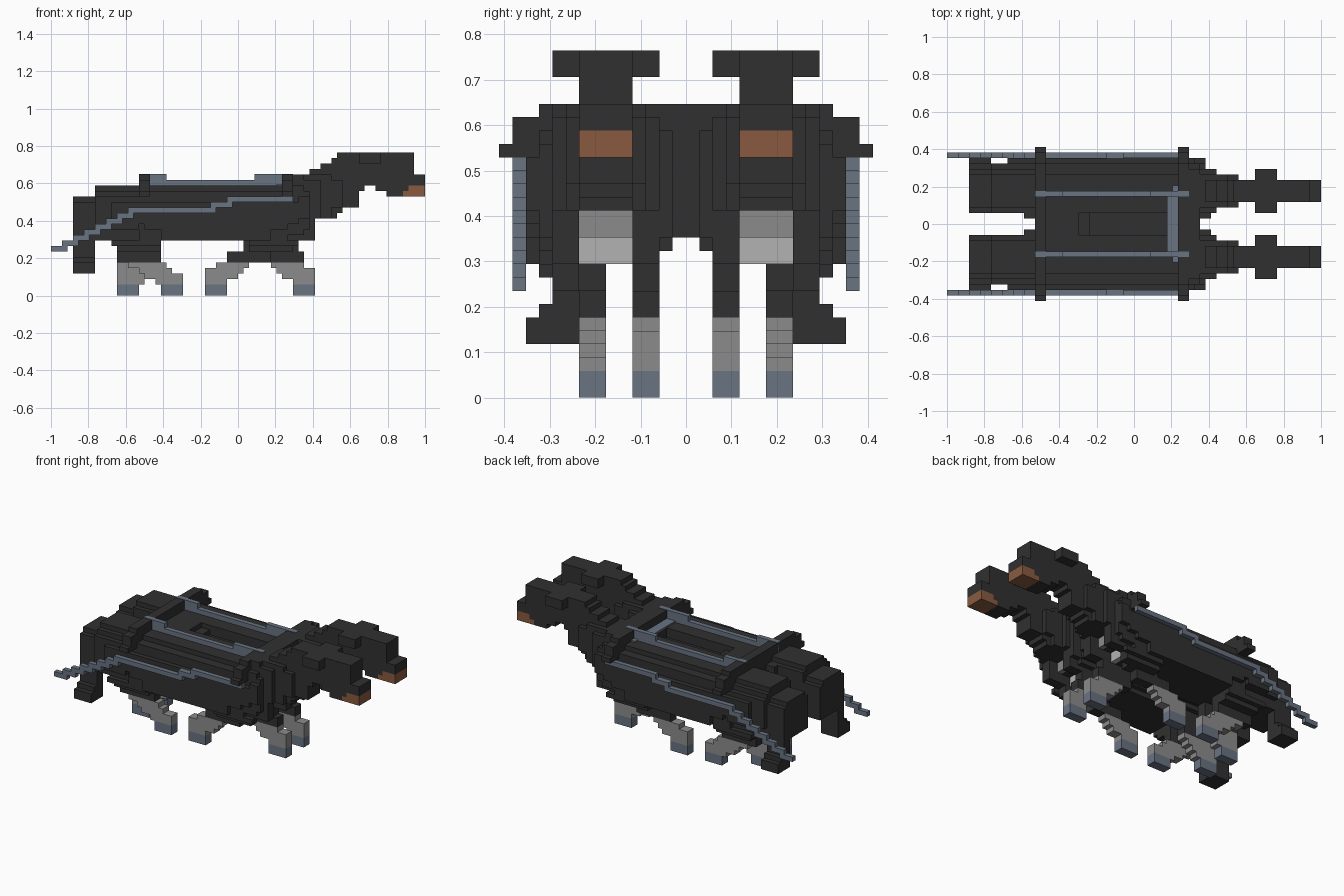
import bpy
import bmesh
from mathutils import Matrix, Vector

if "Cube" in bpy.data.objects:
    bpy.data.objects.remove(bpy.data.objects["Cube"], do_unlink=True)

UNIT = 2 / 68  # size of one block


def material(name, r, g, b):
    mat = bpy.data.materials.new(name)
    mat.use_nodes = True
    mat.diffuse_color = (r, g, b, 1)
    mat.node_tree.nodes["Principled BSDF"].inputs["Base Color"].default_value = (r, g, b, 1)
    return mat


HIDE = material("dark hide", .03, .03, .03)
GREY = material("mid grey", .26, .26, .26)
PALE = material("pale grey", .45, .45, .45)
STEEL = material("blue steel", .14, .172, .222)
BROWN = material("brown muzzle", .25, .102, .05)


def blocks(name, mat, *boxes):
    """Join boxes given as (x range, y range, z range) in blocks, mirrored across y."""
    bm = bmesh.new()
    for spans in boxes:
        for side in (1, -1):
            low = Vector([s[0] for s in spans])
            high = Vector([s[1] for s in spans])
            mid, size = (low + high) / 2, high - low
            mid.y *= side
            place = Matrix.Translation(mid * UNIT) @ Matrix.Diagonal(size * UNIT).to_4x4()
            bmesh.ops.create_cube(bm, size=1, matrix=place)
    mesh = bpy.data.meshes.new(name)
    bm.to_mesh(mesh)
    bm.free()
    mesh.materials.append(mat)
    obj = bpy.data.objects.new(name, mesh)
    bpy.context.collection.objects.link(obj)
    return obj


# Trunk: side walls rounded off at both ends, stepped belly
trunk = (-18, 12)
back = (-18, 8)
blocks("trunk", HIDE,
       (trunk, (0, 1), (12, 18)),
       (trunk, (1, 2), (11, 18)),
       (back, (2, 10), (10, 18)),
       (trunk, (2, 4), (10, 18)),
       (trunk, (4, 8), (14, 18)),
       ((8, 11), (4, 8), (12, 14)),
       (trunk, (8, 10), (10, 18)),
       (trunk, (10, 11), (11, 18)),
       ((-18, 9), (10, 11), (10, 11)),
       ((-18, 11), (11, 12), (13, 17)),
       ((-17, 9), (11, 12), (12, 13)),
       ((-14, 6), (11, 12), (10, 12)))

# Back with a sunken slot
blocks("back_top", HIDE,
       (back, (2, 9), (18, 20)),
       (back, (9, 11), (18, 19)),
       ((-18, -10), (0, 2), (18, 20)),
       ((-10, -8), (0, 2), (18, 19)),
       ((6, 8), (0, 2), (18, 20)))

# Haunches, split at the rear
blocks("haunches", HIDE,
       ((-30, -26), (3, 9), (10, 18)),
       ((-30, -26), (2, 10), (10, 17)),
       ((-26, -18), (2, 10), (10, 19)),
       ((-26, -18), (10, 11), (12, 18)),
       ((-23, -18), (11, 12), (12, 17)),
       ((-20, -18), (1, 2), (12, 19)),
       ((-26, -18), (3, 9), (19, 20)))

# Drooping tails with flared ends
blocks("tails", HIDE,
       ((-30, -26), (8, 10), (4, 10)),
       ((-30, -26), (10, 11), (4, 7)),
       ((-30, -26), (11, 12), (4, 6)))

# Harness hoops across the back
for label, x in (("rear_hoop", -18), ("front_hoop", 8)):
    span = (x, x + 2)
    blocks(label, HIDE,
           (span, (0, 11), (18, 22)),
           (span, (11, 13), (18, 21)),
           (span, (13, 14), (18, 19)))

# Shoulders and recessed chest patches
blocks("shoulders", HIDE,
       ((10, 12), (0, 10), (18, 22)),
       ((10, 12), (10, 11), (18, 20)),
       ((12, 14), (1, 4), (12, 20)),
       ((12, 14), (2, 4), (10, 12)),
       ((12, 14), (8, 10), (10, 20)),
       ((12, 13), (10, 11), (12, 19)),
       ((11, 13), (11, 12), (14, 18)),
       ((12, 14), (4, 8), (14, 22)))
blocks("upper_chest", GREY, ((11, 12), (4, 8), (12, 14)))
blocks("lower_chest", PALE, ((8, 9), (4, 8), (10, 12)))

# Necks, stepped up towards the heads
blocks("necks", HIDE,
       ((12, 15), (2, 10), (14, 21)),
       ((12, 17), (3, 9), (14, 22)),
       ((17, 19), (3, 9), (16, 21)),
       ((13, 15), (4, 8), (22, 23)),
       ((15, 17), (4, 8), (22, 24)),
       ((17, 18), (4, 8), (22, 25)),
       ((17, 18), (4, 8), (14, 22)),
       ((18, 19), (4, 8), (15, 22)),
       ((19, 22), (4, 8), (16, 22)))

# Heads with ears and brown muzzles
blocks("heads", HIDE,
       ((18, 32), (4, 8), (22, 26)),
       ((22, 23), (4, 8), (19, 22)),
       ((23, 27), (4, 8), (20, 22)),
       ((25, 31), (4, 8), (19, 22)),
       ((27, 30), (4, 8), (18, 19)),
       ((31, 34), (4, 8), (20, 22)))
blocks("ears", HIDE, ((22, 26), (2, 10), (24, 26)))
blocks("muzzles", BROWN,
       ((30, 34), (4, 8), (18, 19)),
       ((31, 34), (4, 8), (19, 20)))

# Legs: each slants from foot to hip in one-block layers, thicker at the hip
INNER, OUTER = (2, 4), (6, 8)


def leg(name, y, foot, spans):
    layers = [(span, y, (z, z + 1)) for z, span in enumerate(spans, 2)]
    blocks(name + "_shin", GREY, *layers)
    blocks(name + "_foot", STEEL, ((foot, foot + 4), y, (0, 2)))


leg("rear_inner_leg", INNER, -22, ((-22, -17), (-22, -16), (-22, -15), (-22, -14)))
leg("rear_outer_leg", OUTER, -14, ((-15, -10), (-17, -10), (-18, -12), (-20, -13)))
leg("front_outer_leg", OUTER, -6, ((-6, -2), (-6, 0), (-6, 1), (-4, 2)))
leg("front_inner_leg", INNER, 10, ((10, 14), (8, 14), (7, 14), (6, 12)))

# Thighs
blocks("rear_thighs", HIDE,
       ((-22, -14), INNER, (6, 10)),
       ((-22, -14), OUTER, (6, 10)),
       ((-22, -14), (8, 10), (8, 10)),
       ((-23, -14), (10, 11), (9, 10)))
blocks("front_thighs", HIDE,
       ((-2, 6), OUTER, (6, 8)),
       ((1, 8), OUTER, (8, 10)),
       ((2, 10), (8, 10), (8, 10)),
       ((2, 11), (10, 11), (9, 10)),
       ((4, 12), INNER, (6, 8)),
       ((3, 11), INNER, (8, 10)))

# Trailing side straps: a stair from the rear, then a level run
strap = (12, 13)
stair = [((-34 + 2 * i, -31 + 2 * i), strap, (8 + i, 9 + i)) for i in range(8)]
blocks("side_straps", STEEL, *stair,
       ((-19, -4), strap, (15, 16)),
       ((-5, -1), strap, (16, 17)),
       ((-2, 10), strap, (17, 18)))

# Rails along the back with a flat crossbar in front
rail = (5, 6)
blocks("back_rails", STEEL,
       ((-18, 8), rail, (20, 21)),
       ((-18, -13), rail, (21, 22.1)),
       ((3, 10), rail, (21, 22.1)))
blocks("back_crossbar", STEEL,
       ((6, 8), (0, 5), (20, 20.3)),
       ((7, 8), (5, 7), (20, 20.3)))
